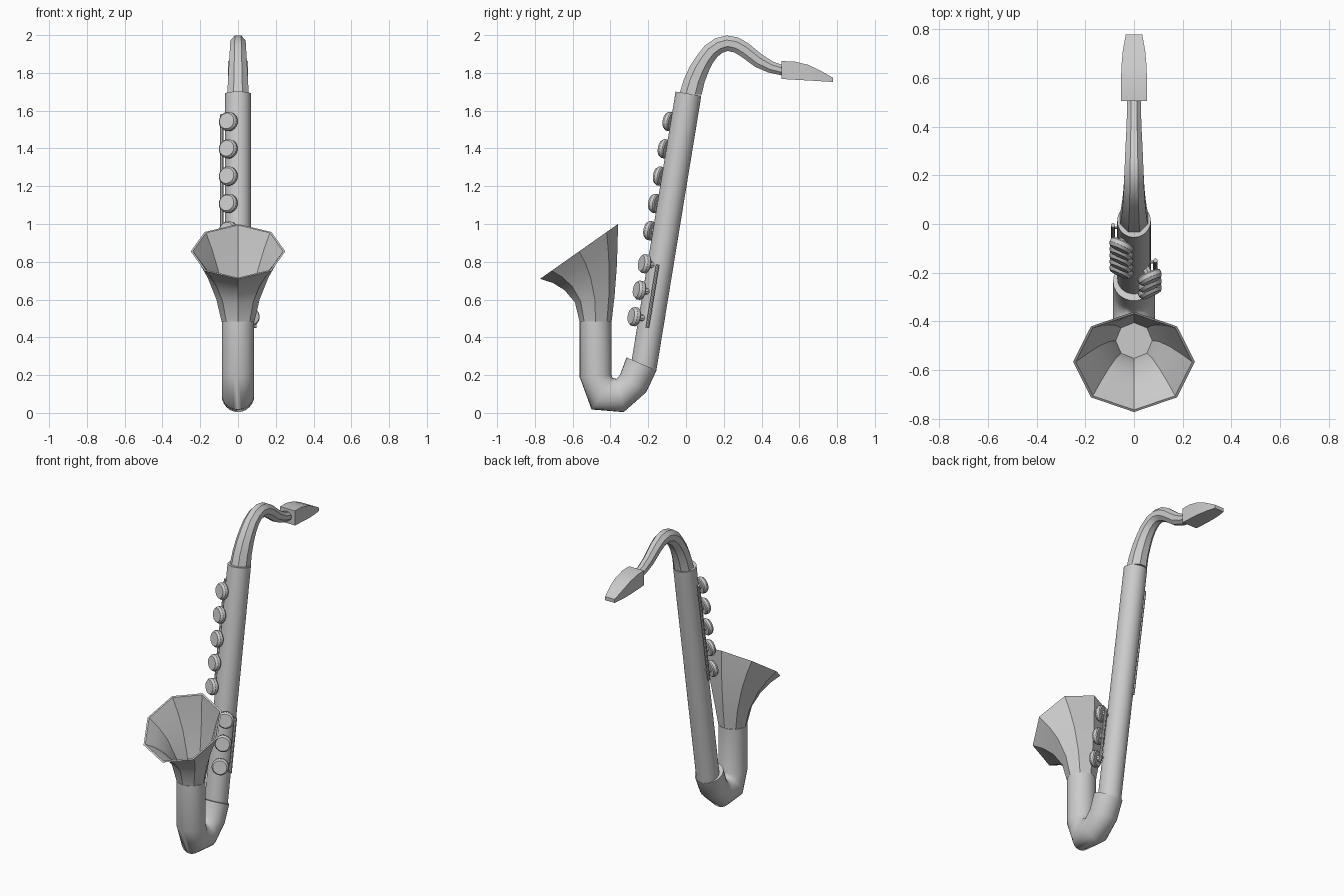
import bpy, bmesh, math
from mathutils import Vector

if "Cube" in bpy.data.objects:
    bpy.data.objects.remove(bpy.data.objects["Cube"])

metal = bpy.data.materials.new("plain_grey")
metal.diffuse_color = (0.6, 0.6, 0.6, 1)
metal.use_nodes = True
metal.node_tree.nodes["Principled BSDF"].inputs["Base Color"].default_value = metal.diffuse_color


def finish(name, bm, angle=30):
    bmesh.ops.recalc_face_normals(bm, faces=bm.faces)
    me = bpy.data.meshes.new(name)
    bm.to_mesh(me)
    bm.free()
    me.materials.append(metal)
    ob = bpy.data.objects.new(name, me)
    bpy.context.collection.objects.link(ob)
    bpy.ops.object.select_all(action='DESELECT')
    ob.select_set(True)
    bpy.context.view_layer.objects.active = ob
    bpy.ops.object.shade_smooth_by_angle(angle=math.radians(angle))
    return ob


def loft(bm, rings):
    """Skin a list of point rings and cap both ends."""
    loops = [[bm.verts.new(p) for p in r] for r in rings]
    n = len(loops[0])
    for a, b in zip(loops, loops[1:]):
        for i in range(n):
            j = (i + 1) % n
            bm.faces.new((a[i], a[j], b[j], b[i]))
    bm.faces.new(loops[0])
    bm.faces.new(loops[-1])


def profile_tube(name, sections, sides, half_turn=False, angle=30):
    """Each section: side outline pair (y1, z1, y2, z2) and half width in x."""
    rings = []
    k = 1 / math.cos(math.pi / sides) if half_turn else 1
    for y1, z1, y2, z2, w in sections:
        a, b = Vector((0, y1, z1)), Vector((0, y2, z2))
        c, h = (a + b) / 2, (a - b) / 2 * k
        ring = []
        for i in range(sides):
            t = 2 * math.pi * (i + (0.5 if half_turn else 0)) / sides
            ring.append(c + h * math.cos(t) + Vector((w * k * math.sin(t), 0, 0)))
        rings.append(ring)
    bm = bmesh.new()
    loft(bm, rings)
    return finish(name, bm, angle)


def turned(bm, base, axis, profile, sides=16):
    """Lathe (distance, radius) pairs along an axis."""
    n = Vector(axis).normalized()
    u = n.orthogonal().normalized()
    v = n.cross(u)
    loft(bm, [[Vector(base) + n * d + (u * math.cos(2 * math.pi * i / sides)
               + v * math.sin(2 * math.pi * i / sides)) * r for i in range(sides)]
              for d, r in profile])


# Leaning body tube
top, bottom = Vector((0, 0.013, 1.69)), Vector((0, -0.225, 0.235))
lean = (top - bottom).normalized()
bm = bmesh.new()
turned(bm, bottom, lean, [(0, 0.069), ((top - bottom).length, 0.069)], 32)
finish("body_tube", bm)

# U-shaped bow and upright pipe
profile_tube("bow", [
    (-0.563, 0.485, -0.394, 0.485, 0.086), (-0.563, 0.19, -0.394, 0.20, 0.086),
    (-0.50, 0.018, -0.388, 0.185, 0.086), (-0.33, 0.004, -0.366, 0.18, 0.086),
    (-0.21, 0.11, -0.348, 0.205, 0.086), (-0.156, 0.225, -0.315, 0.294, 0.086)],
    24, angle=60)

# Eight-sided flared bell with a thin wall
outer = [(-0.563, 0.48, -0.394, 0.48, 0.086), (-0.588, 0.585, -0.378, 0.62, 0.115),
         (-0.643, 0.65, -0.366, 0.78, 0.160), (-0.705, 0.688, -0.362, 0.90, 0.205),
         (-0.772, 0.71, -0.36, 1.0, 0.25)]
inner = []
for y1, z1, y2, z2, w in reversed(outer):
    s = 0.011 / math.hypot(y2 - y1, z2 - z1)
    dy, dz = (y2 - y1) * s, (z2 - z1) * s
    inner.append((y1 + dy, z1 + dz, y2 - dy, z2 - dz, w - 0.011))
y1, z1, y2, z2, w = inner[-1]
inner[-1] = (y1, z1 + 0.01, y2, z2 + 0.01, w)
profile_tube("bell", outer + inner, 8)

# Eight-sided curved neck
profile_tube("neck", [
    (-0.036, 1.685, 0.083, 1.685, 0.057), (-0.012, 1.765, 0.098, 1.75, 0.053),
    (0.022, 1.838, 0.121, 1.81, 0.049), (0.06, 1.895, 0.14, 1.85, 0.046),
    (0.10, 1.945, 0.166, 1.885, 0.043), (0.155, 1.983, 0.192, 1.906, 0.041),
    (0.215, 1.998, 0.22, 1.916, 0.039), (0.275, 1.988, 0.256, 1.908, 0.037),
    (0.328, 1.958, 0.291, 1.887, 0.035), (0.405, 1.895, 0.366, 1.832, 0.031),
    (0.46, 1.86, 0.436, 1.802, 0.029), (0.52, 1.838, 0.515, 1.785, 0.028)],
    8, half_turn=True)

# Wedge mouthpiece
bm = bmesh.new()
loft(bm, [[(-w, y, lo), (w, y, lo), (w, y, hi), (-w, y, hi)] for y, lo, hi, w in [
    (0.505, 1.768, 1.862, 0.053), (0.57, 1.764, 1.861, 0.053),
    (0.645, 1.760, 1.843, 0.052), (0.71, 1.756, 1.813, 0.046),
    (0.777, 1.752, 1.775, 0.034)]])
finish("mouthpiece", bm)

# Keys: padded discs on short stems, five up the left and three down the right
for label, x, keys in [
        ("upper_key", -0.053, [(-0.09 - 0.0255 * i, 1.543 - 0.1445 * i) for i in range(5)]),
        ("lower_key", 0.066, [(-0.22 - 0.0275 * i, 0.79 - 0.14 * i) for i in range(3)])]:
    side = math.copysign(1, x)
    for i, (y, z) in enumerate(keys):
        bm = bmesh.new()
        axis = (0.42 * side, -0.9, 0.15)
        turned(bm, (x, y, z), axis,
               [(-0.018, 0.046), (-0.012, 0.051), (0.005, 0.051), (0.018, 0.042)], 20)
        turned(bm, (x, y, z), axis, [(-0.07, 0.018), (-0.01, 0.018)], 8)
        finish(f"{label}_{i + 1}", bm)

# Thin rods alongside the body
for label, x, z0, z1, dy in [("left_rod", -0.086, 0.93, 1.58, 0.0),
                             ("right_rod", 0.088, 0.45, 0.785, -0.015)]:
    a, b = [bottom + lean * ((z - bottom.z) / lean.z) + Vector((x, dy, 0)) for z in (z0, z1)]
    bm = bmesh.new()
    turned(bm, a, b - a, [(0, 0.009), ((b - a).length, 0.009)], 8)
    # Posts joining the rod to the body
    for t in (0.1, 0.9):
        turned(bm, a.lerp(b, t), (-x, 0, 0), [(0, 0.006), (0.03, 0.006)], 6)
    finish(label, bm)
